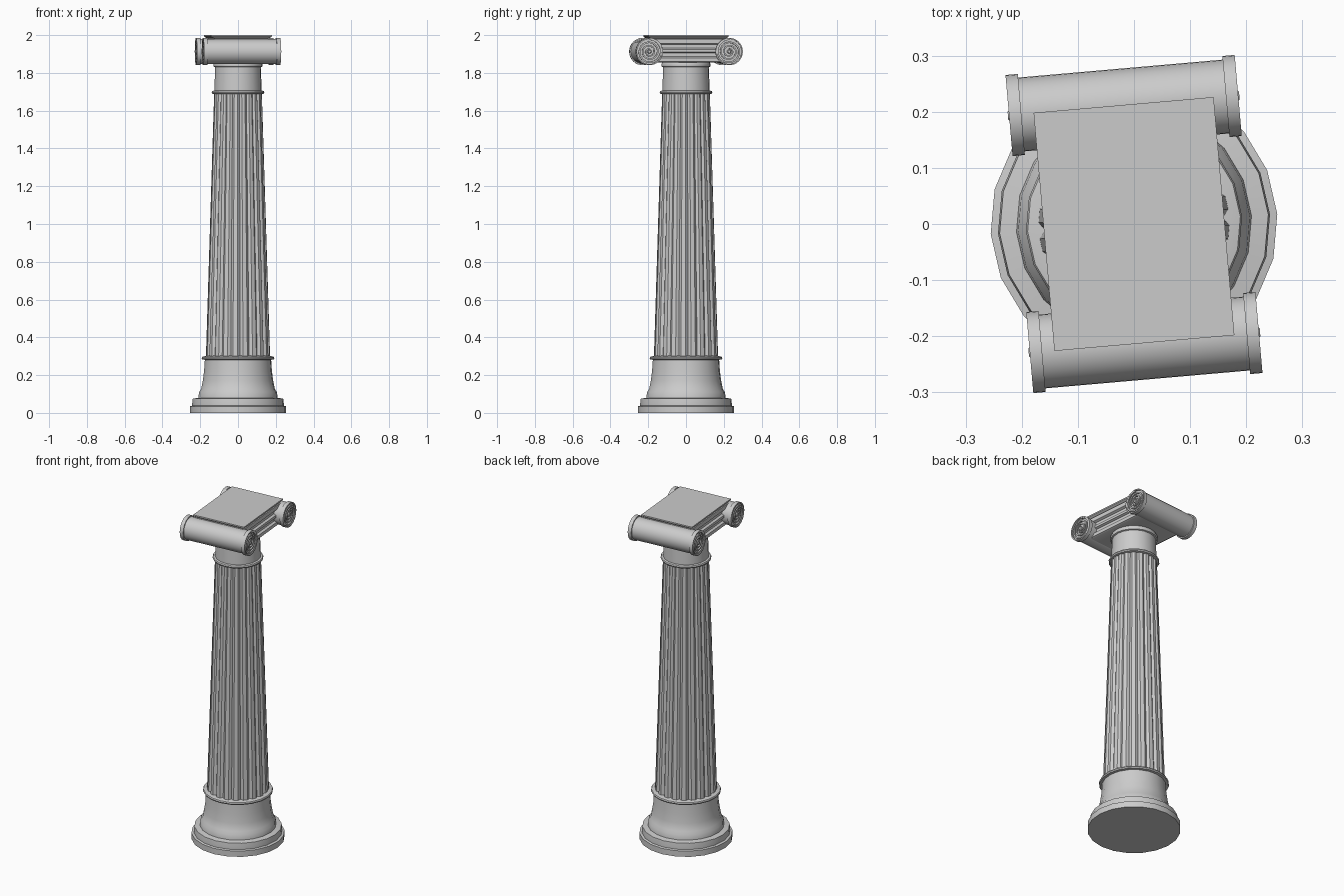
import bpy, bmesh
from math import pi, sin, cos, radians
from mathutils import Matrix

if "Cube" in bpy.data.objects:
    bpy.data.objects.remove(bpy.data.objects["Cube"])

TILT = Matrix.Rotation(radians(5), 4, 'Z')   # the capital is turned slightly


def finish(name, bm, matrix=None, angle=35):
    bmesh.ops.remove_doubles(bm, verts=bm.verts, dist=1e-5)
    bmesh.ops.recalc_face_normals(bm, faces=bm.faces)
    if matrix:
        bm.transform(matrix)
    me = bpy.data.meshes.new(name)
    bm.to_mesh(me)
    bm.free()
    me.polygons.foreach_set("use_smooth", [True] * len(me.polygons))
    me.set_sharp_from_angle(angle=radians(angle))
    ob = bpy.data.objects.new(name, me)
    bpy.context.collection.objects.link(ob)
    return ob


def skin(name, rings, matrix=None, closed_ends=True, angle=35):
    """Bridge a list of closed rings of points."""
    bm = bmesh.new()
    vs = [[bm.verts.new(p) for p in r] for r in rings]
    n = len(rings[0])
    for a, b in zip(vs, vs[1:]):
        for i in range(n):
            j = (i + 1) % n
            bm.faces.new((a[i], a[j], b[j], b[i]))
    if closed_ends:
        bm.faces.new(vs[0])
        bm.faces.new(vs[-1])
    return finish(name, bm, matrix, angle)


def lathe(name, profile, sides=20, start=4, matrix=None):
    rings = [[(r * cos(radians(start) + 2 * pi * i / sides),
               r * sin(radians(start) + 2 * pi * i / sides), z) for i in range(sides)]
             for r, z in profile]
    return skin(name, rings, matrix)


# Moulded base
lathe("base", [(.256, 0), (.256, .035), (.243, .038), (.243, .05), (.24, .075),
               (.21, .08), (.207, .11), (.196, .125), (.187, .17), (.18, .22), (.176, .283)])
# Rings at both ends of the shaft
lathe("lower_ring", [(.17, .28), (.19, .283), (.193, .29), (.19, .297), (.165, .303)])
lathe("upper_ring", [(.125, 1.687), (.137, 1.69), (.14, 1.697), (.137, 1.704), (.12, 1.708)])

# Fluted shaft: twenty raised strips with narrow valleys
rings = []
for z, rad in ((.295, .17), (1.7, .126)):
    ring = []
    for k in range(20):
        for off, f in ((-9, .93), (-6.5, .97), (-4, 1), (4, 1), (6.5, .97)):
            a = radians(-5 + 18 * k + off)
            ring.append((rad * f * cos(a), rad * f * sin(a), z))
    rings.append(ring)
skin("fluted_shaft", rings, angle=25)

# Neck under the capital
lathe("neck", [(.126, 1.70), (.121, 1.83), (.129, 1.833), (.131, 1.842), (.129, 1.85), (.121, 1.87)])

# Channelled block between the scrolls (half profile, mirrored)
half = [(.145, 1.855), (.155, 1.86), (.155, 1.88), (.142, 1.886), (.142, 1.905),
        (.155, 1.91), (.155, 1.925), (.142, 1.931), (.142, 1.95), (.155, 1.956), (.155, 1.98)]
outline = half + [(-x, z) for x, z in reversed(half)]
skin("capital_block", [[(x, y, z) for x, z in outline] for y in (-.2, .2)], TILT)

# Abacus slab
skin("abacus", [[(sx * w, sy * d, z) for sx, sy in ((1, 1), (-1, 1), (-1, -1), (1, -1))]
                for w, d, z in ((.14, .19, 1.975), (.143, .197, 1.982), (.155, .208, 1.988),
                                (.161, .213, 1.992), (.161, .213, 2.0))], TILT)

# Scroll rolls with end bands and spirals
roll = [(.066, -.195), (.066, -.205), (.0725, -.205), (.0725, -.183), (.066, -.183)]
roll = [(.0001, -.195)] + roll + [(r, -z) for r, z in reversed(roll)] + [(.0001, .195)]
TURN = Matrix.Rotation(pi / 2, 4, 'Y')
for sy in (-1, 1):
    side = "front" if sy < 0 else "back"
    place = TILT @ Matrix.Translation((0, sy * .212, 1.913))
    lathe(side + "_scroll_roll", roll, 32, 0, place @ TURN)
    for sx in (-1, 1):
        rings = []
        for i in range(73):
            t = i / 72
            a = pi / 2 + t * 6 * pi
            r = .066 - .052 * t
            w = .0045 - .001 * t
            rings.append([(x * sx, -sy * rr * cos(a) * -1, rr * sin(a))
                          for rr, x in ((r - w, .19), (r + w, .19), (r + w, .204), (r - w, .204))])
        name = side + ("_left" if sx < 0 else "_right")
        skin(name + "_spiral", rings, place)
        lathe(name + "_scroll_eye", [(.011, .19), (.011, .203), (.007, .207)], 16, 0,
              place @ Matrix.Rotation(sx * pi / 2, 4, 'Y'))
